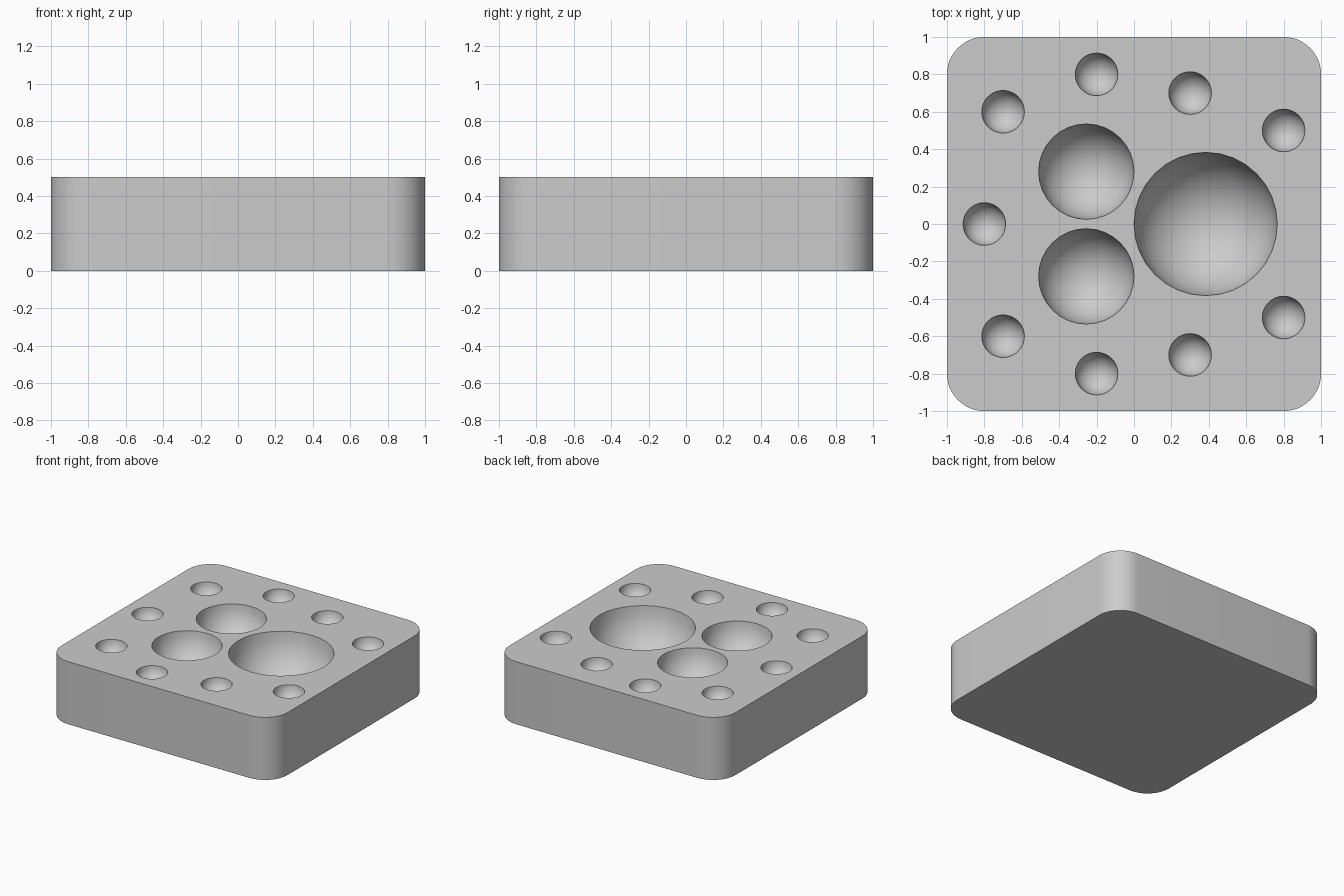
import bpy
import bmesh
import math

default = bpy.data.objects.get("Cube")
if default:
    bpy.data.objects.remove(default, do_unlink=True)

HEIGHT = 0.5

# Single flat grey
grey = bpy.data.materials.new("light_grey")
grey.use_nodes = True
colour = (0.6, 0.6, 0.6, 1)
grey.diffuse_color = colour
grey.node_tree.nodes["Principled BSDF"].inputs["Base Color"].default_value = colour


def make_object(name, bm):
    mesh = bpy.data.meshes.new(name)
    bm.to_mesh(mesh)
    bm.free()
    mesh.materials.append(grey)
    obj = bpy.data.objects.new(name, mesh)
    bpy.context.collection.objects.link(obj)
    return obj


# Block with rounded vertical corners
bm = bmesh.new()
bmesh.ops.create_cube(bm, size=2)
for v in bm.verts:
    v.co.z = HEIGHT if v.co.z > 0 else 0
upright = [e for e in bm.edges if abs(e.verts[0].co.z - e.verts[1].co.z) > 0.1]
bmesh.ops.bevel(bm, geom=upright, offset=0.2, offset_type='OFFSET',
                segments=12, profile=0.5, affect='EDGES')
block = make_object("block", bm)

# Bowls as (x, y, radius); those off the centre line are mirrored in y
small = 0.114
half_bowls = [
    (0.383, 0, 0.383), (-0.255, 0.28, 0.255), (-0.8, 0, small),
    (-0.7, 0.6, small), (-0.2, 0.8, small), (0.3, 0.7, small), (0.8, 0.5, small),
]
bowls = half_bowls + [(x, -y, r) for x, y, r in half_bowls if y]

# Spheres that hollow out the bowls
bm = bmesh.new()
for x, y, r in bowls:
    ball = bmesh.ops.create_uvsphere(bm, u_segments=32, v_segments=16, radius=r)
    bmesh.ops.translate(bm, verts=ball["verts"], vec=(x, y, HEIGHT))
cutter = make_object("bowl_cutter", bm)
cutter.hide_render = True

cut = block.modifiers.new("bowls", 'BOOLEAN')
cut.operation = 'DIFFERENCE'
cut.solver = 'EXACT'
cut.object = cutter

bpy.ops.object.select_all(action='DESELECT')
bpy.context.view_layer.objects.active = block
block.select_set(True)
bpy.ops.object.modifier_apply(modifier=cut.name)
bpy.data.objects.remove(cutter, do_unlink=True)

# Smooth bowls and corners, crisp rims
bpy.ops.object.shade_smooth_by_angle(angle=math.radians(35))
